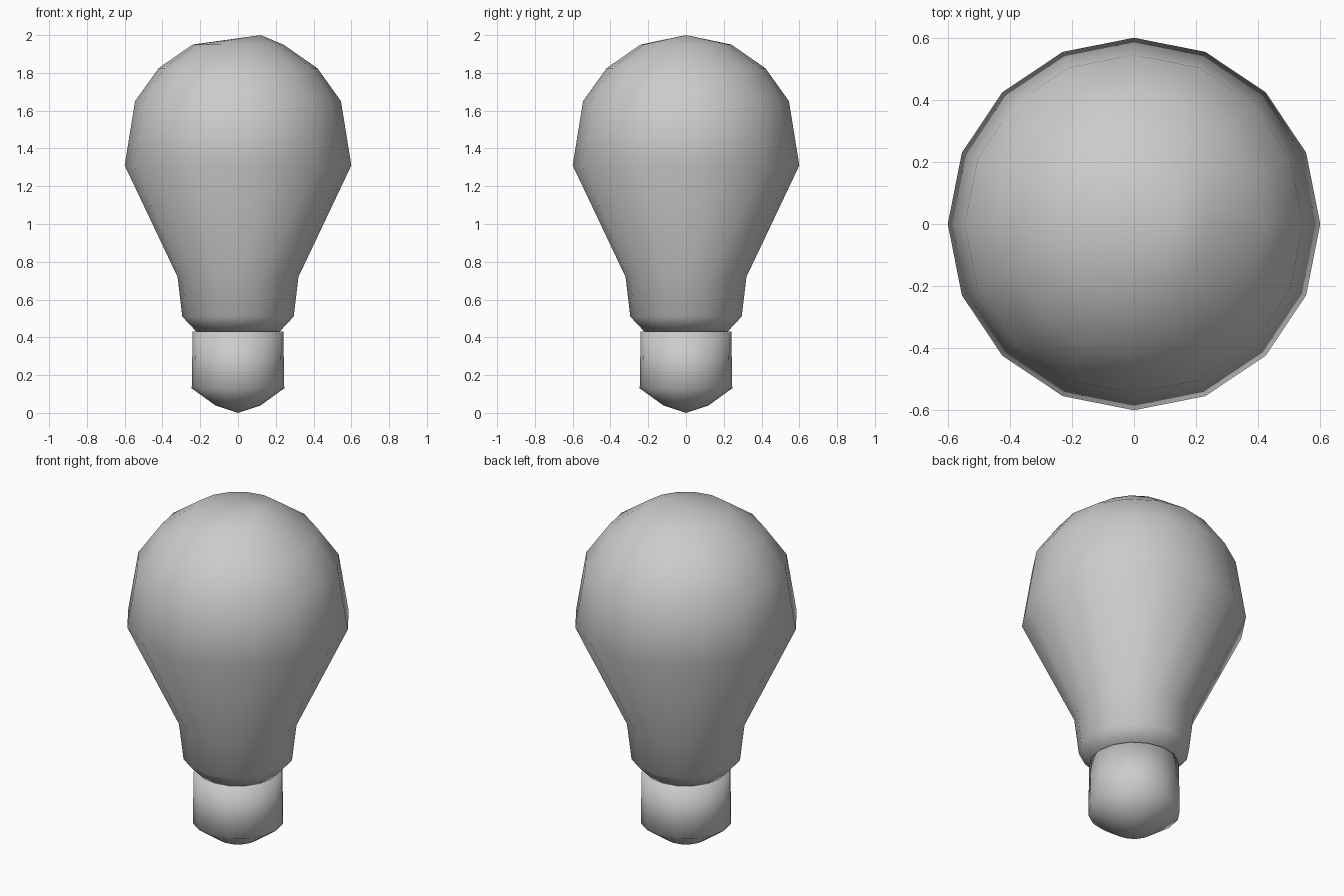
import bpy, bmesh
from math import cos, sin, pi

if "Cube" in bpy.data.objects:
    bpy.data.objects.remove(bpy.data.objects["Cube"])


def lathe(name, profile, sides, top, bottom):
    """Revolve (radius, z) rings, closing each end on a tip point."""
    bm = bmesh.new()
    rings = [[bm.verts.new((r * cos(2 * pi * i / sides), r * sin(2 * pi * i / sides), z))
              for i in range(sides)] for r, z in profile]
    lo, hi = bm.verts.new(bottom), bm.verts.new(top)
    for i in range(sides):
        j = (i + 1) % sides
        for a, b in zip(rings, rings[1:]):
            bm.faces.new((a[i], a[j], b[j], b[i]))
        bm.faces.new((lo, rings[0][j], rings[0][i]))
        bm.faces.new((hi, rings[-1][i], rings[-1][j]))
    bmesh.ops.recalc_face_normals(bm, faces=bm.faces)
    for f in bm.faces:
        f.smooth = True
    mesh = bpy.data.meshes.new(name)
    bm.to_mesh(mesh)
    bm.free()
    ob = bpy.data.objects.new(name, mesh)
    bpy.context.collection.objects.link(ob)
    return ob


# Glass envelope, with its slightly off-centre crown point
lathe("glass_bulb",
      [(0.22, 0.43), (0.295, 0.51), (0.32, 0.72), (0.60, 1.31),
       (0.545, 1.65), (0.42, 1.825), (0.24, 1.95)],
      16, (0.12, 0, 2.0), (0, 0, 0.43))

# Screw cap with rounded contact end
lathe("metal_base",
      [(0.12, 0.04), (0.245, 0.13), (0.24, 0.43)],
      16, (0, 0, 0.43), (0, 0, 0))
